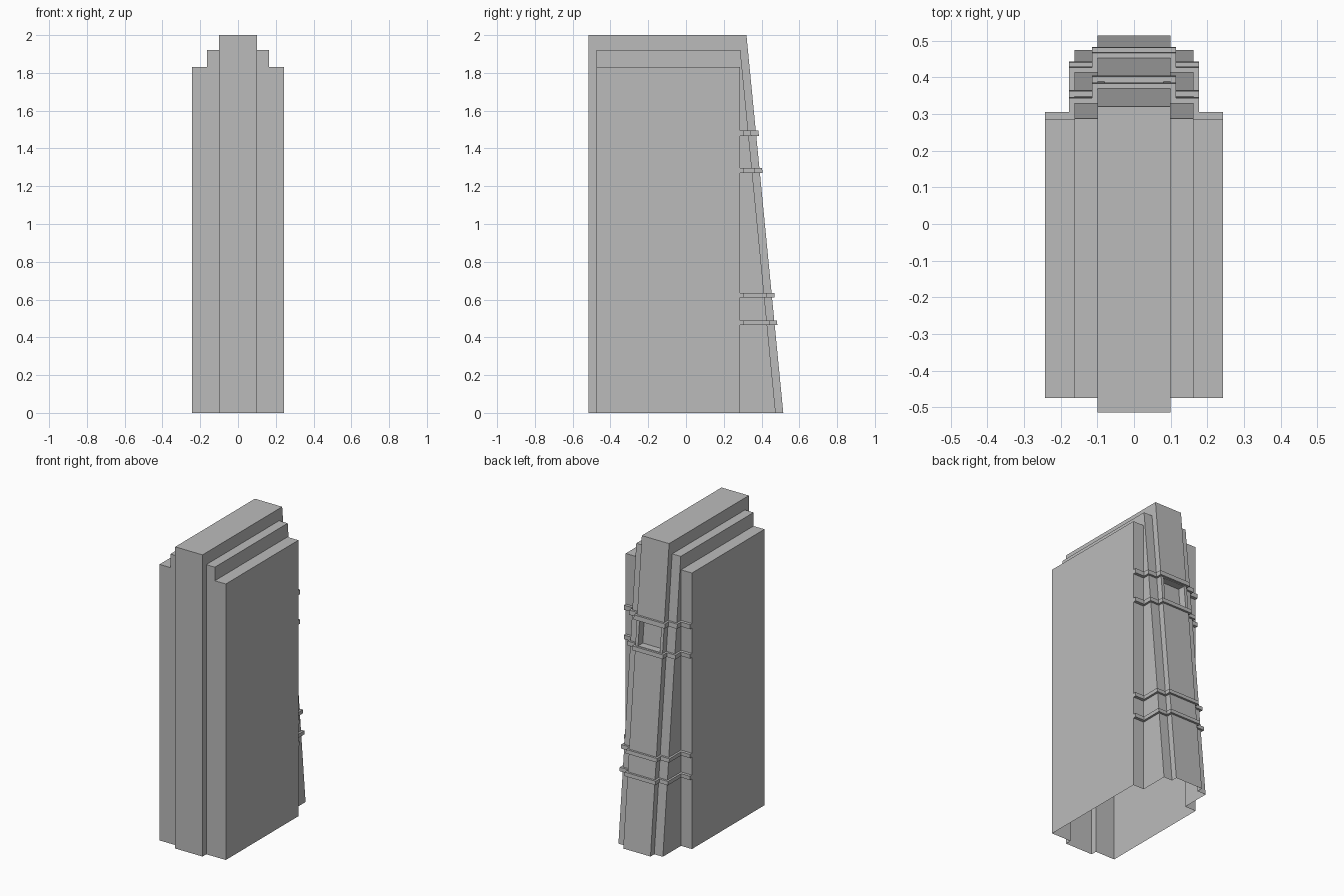
import bpy
import bmesh

cube = bpy.data.objects.get("Cube")
if cube:
    bpy.data.objects.remove(cube, do_unlink=True)

# Single stone colour
stone = bpy.data.materials.new("stone_grey")
stone.use_nodes = True
colour = (0.5, 0.5, 0.5, 1)
stone.diffuse_color = colour
stone.node_tree.nodes["Principled BSDF"].inputs["Base Color"].default_value = colour

OUTER, MID, CORE = 0.243, 0.163, 0.1      # half widths of the three tiers
LEDGE = 0.285                             # rear of the outer tier
SLOPE = 0.0975                            # lean of the buttress


def mid_back(z):
    return 0.475 - SLOPE * z


def core_back(z):
    return 0.515 - SLOPE * z


def finish(bm, name):
    bmesh.ops.remove_doubles(bm, verts=bm.verts, dist=0.0001)
    bmesh.ops.dissolve_degenerate(bm, edges=bm.edges, dist=0.0001)
    bmesh.ops.recalc_face_normals(bm, faces=bm.faces)
    mesh = bpy.data.meshes.new(name)
    bm.to_mesh(mesh)
    bm.free()
    mesh.materials.append(stone)
    obj = bpy.data.objects.new(name, mesh)
    bpy.context.collection.objects.link(obj)


def tier(front, back, top):
    """Side profile of a tier, open at the base."""
    return [(front, 0), (front, top), (back(top), top), (back(0), 0)]


def tower():
    outer = tier(-0.475, lambda z: LEDGE, 1.83)
    mid = tier(-0.475, mid_back, 1.92)
    core = tier(-0.515, core_back, 2)
    half = [(OUTER, outer), (MID, outer), (MID, mid), (CORE, mid), (CORE, core)]
    sections = [(-x, p) for x, p in half] + half[::-1]
    bm = bmesh.new()
    rows = [[bm.verts.new((x, y, z)) for y, z in p] for x, p in sections]
    # Bridge the profiles from side to side, then close both sides
    for a, b in zip(rows, rows[1:]):
        for i in range(3):
            if any((u.co - v.co).length > 0.0001 for u, v in
                   ((a[i], b[i]), (a[i + 1], b[i + 1]))):
                bm.faces.new((a[i], a[i + 1], b[i + 1], b[i]))
    bm.faces.new(rows[0])
    bm.faces.new(rows[-1])
    bmesh.ops.remove_doubles(bm, verts=bm.verts, dist=0.0001)
    bmesh.ops.recalc_face_normals(bm, faces=bm.faces)

    # Window recess in the leaning rear face
    def rear():
        return [f for f in bm.faces if f.normal.y > 0.9
                and f.calc_center_median().y > core_back(f.calc_center_median().z) - 0.01]

    for co, no in (((0.08, 0, 0), (1, 0, 0)), ((-0.08, 0, 0), (1, 0, 0)),
                   ((0, 0, 1.3), (0, 0, 1)), ((0, 0, 1.46), (0, 0, 1))):
        faces = rear()
        geom = faces + list({e for f in faces for e in f.edges}) \
            + list({v for f in faces for v in f.verts})
        bmesh.ops.bisect_plane(bm, geom=geom, plane_co=co, plane_no=no)
    bm.normal_update()
    pane = [f for f in rear() if abs(f.calc_center_median().x) < 0.01
            and 1.3 < f.calc_center_median().z < 1.46]
    rim = [v.co.copy() for v in pane[0].verts]
    inner = [bm.verts.new((c.x, c.y - 0.05, c.z)) for c in rim]
    outer_verts = list(pane[0].verts)
    bmesh.ops.delete(bm, geom=pane, context='FACES_ONLY')
    bm.faces.new(inner)
    for i in range(len(inner)):
        j = (i + 1) % len(inner)
        bm.faces.new((outer_verts[i], outer_verts[j], inner[j], inner[i]))
    finish(bm, "tower_body")


def band_path(z, grow, ledge):
    """Plan outline of the stepped rear at a height, offset outwards."""
    m, c = mid_back(z) + grow, core_back(z) + grow
    half = [(OUTER, ledge), (MID + grow, ledge), (MID + grow, m),
            (CORE + grow, m), (CORE + grow, c)]
    return [(x, y, z) for x, y in half] + [(-x, y, z) for x, y in half[::-1]]


def band(name, low, high):
    bm = bmesh.new()
    rings = [[bm.verts.new(p) for p in band_path(z, g, y)] for z, g, y in (
        (low, 0, LEDGE), (low, 0.014, LEDGE + 0.02),
        (high, 0.014, LEDGE + 0.02), (high, 0, LEDGE))]
    for a, b in zip(rings, rings[1:]):
        for i in range(len(a) - 1):
            bm.faces.new((a[i], a[i + 1], b[i + 1], b[i]))
    for end in (0, -1):
        bm.faces.new([r[end] for r in rings])
    # Back of the band, against the wall
    a, b = rings[-1], rings[0]
    for i in range(len(a) - 1):
        bm.faces.new((a[i], a[i + 1], b[i + 1], b[i]))
    finish(bm, name)


tower()
for number, (low, high) in enumerate(
        ((0.465, 0.49), (0.61, 0.635), (1.27, 1.297), (1.465, 1.495)), 1):
    band(f"rear_band_{number}", low, high)
